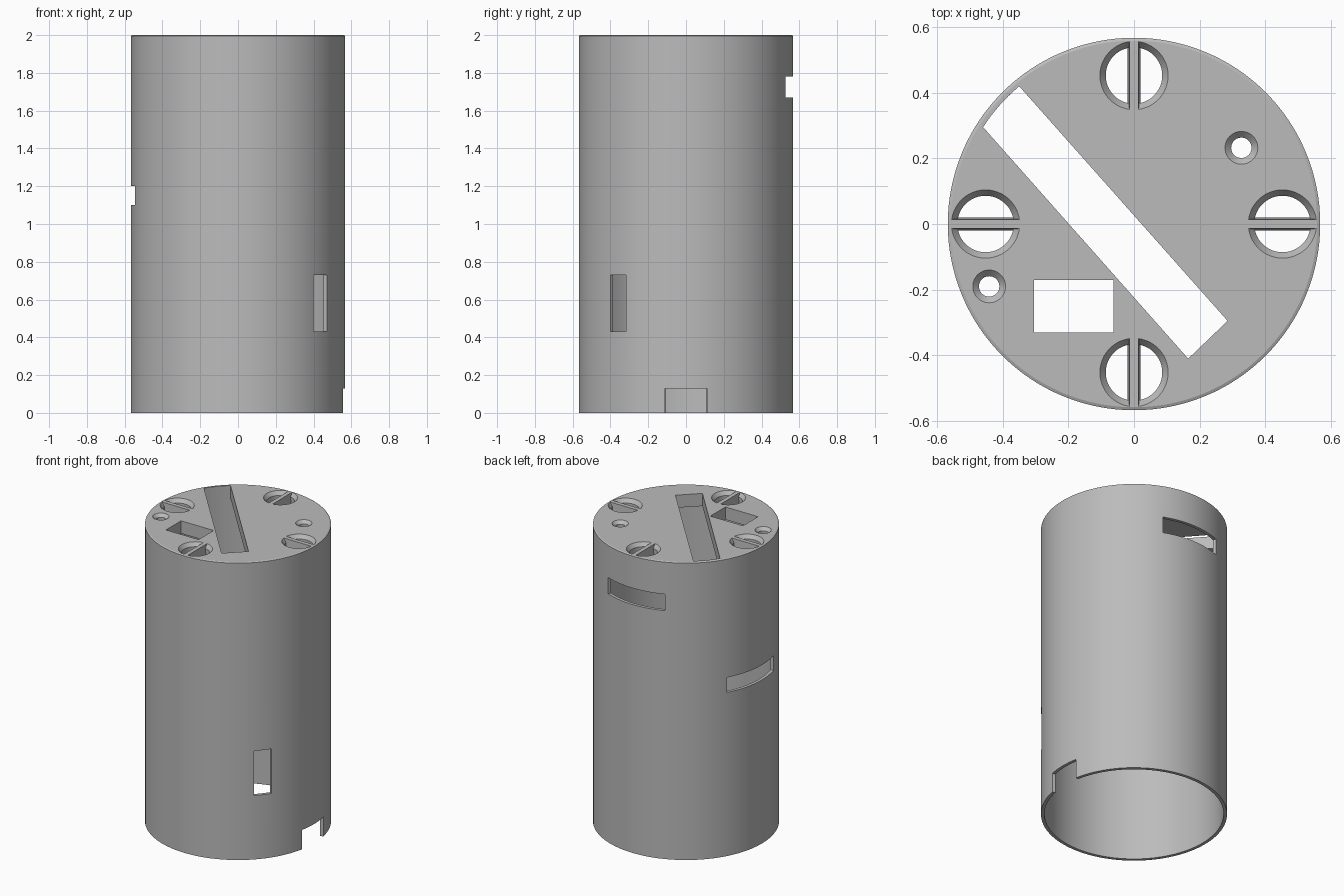
import bpy, bmesh, math
from mathutils import Matrix, Vector

if "Cube" in bpy.data.objects:
    bpy.data.objects.remove(bpy.data.objects["Cube"], do_unlink=True)

R, R_IN, H, CAP = 0.567, 0.546, 2.0, 0.085

grey = bpy.data.materials.new("plain grey")
grey.use_nodes = True
GREY = (0.5, 0.5, 0.5, 1)
grey.diffuse_color = GREY
grey.node_tree.nodes["Principled BSDF"].inputs["Base Color"].default_value = GREY


def to_object(bm, name):
    bmesh.ops.recalc_face_normals(bm, faces=bm.faces)
    mesh = bpy.data.meshes.new(name)
    bm.to_mesh(mesh)
    bm.free()
    ob = bpy.data.objects.new(name, mesh)
    bpy.context.collection.objects.link(ob)
    mesh.materials.append(grey)
    return ob


def revolve(profile, segs):
    """Closed solid from (radius, z) points; the ends lie on the axis."""
    bm = bmesh.new()
    rings = []
    for r, z in profile:
        if r == 0:
            rings.append([bm.verts.new((0, 0, z))] * segs)
        else:
            rings.append([bm.verts.new((r * math.cos(2 * math.pi * i / segs),
                                        r * math.sin(2 * math.pi * i / segs), z))
                          for i in range(segs)])
    for a, b in zip(rings, rings[1:]):
        for i in range(segs):
            j = (i + 1) % segs
            bm.faces.new(list(dict.fromkeys((a[i], a[j], b[j], b[i]))))
    return bm


def prism(points, z0, z1):
    bm = bmesh.new()
    base = bm.faces.new([bm.verts.new((x, y, z0)) for x, y in points])
    top = bmesh.ops.extrude_face_region(bm, geom=[base])["geom"]
    bmesh.ops.translate(bm, vec=(0, 0, z1 - z0),
                        verts=[v for v in top if isinstance(v, bmesh.types.BMVert)])
    return bm


def wall_opening(name, a0, a1, z0, z1):
    """Cutter through the tube wall between two angles in degrees."""
    pts = [(r * math.cos(math.radians(a)), r * math.sin(math.radians(a)))
           for r, a in ((0.45, a0), (0.65, a0), (0.65, (a0 + a1) / 2), (0.65, a1), (0.45, a1))]
    return to_object(prism(pts, z0, z1), name)


def sink_profile(r_top, r_low, depth):
    slope = (r_top - r_low) / depth
    return [(0, H - 0.15), (r_low, H - 0.15), (r_low, H - depth),
            (r_top + slope * 0.01, H + 0.01), (0, H + 0.01)]


# Body: open-bottomed tube closed by a thick lid with a fine rim chamfer
body = to_object(revolve([(0, H), (R - 0.009, H), (R, H - 0.004), (R, 0),
                          (R_IN, 0), (R_IN, H - CAP), (0, H - CAP)], 128), "tube_body")

# Openings in the wall
cutters = [wall_opening("back_slot", 68.2, 111.8, 1.67, 1.78),
           wall_opening("side_slot", 151, 195.6, 1.10, 1.20),
           wall_opening("front_window", -45, -34, 0.43, 0.73),
           wall_opening("base_notch", -11.4, 11.4, -0.05, 0.13)]

# Long diagonal lid slot whose far end follows the inner wall
arc = [(R_IN * math.cos(math.radians(a)), R_IN * math.sin(math.radians(a)))
       for a in (129.8, 134, 138.5, 143, 147.3)]
cutters.append(to_object(prism([(0.165, -0.41), (0.285, -0.295)] + arc, 1.85, 2.05), "diagonal_slot"))

# Rectangular lid opening
cutters.append(to_object(prism([(-0.305, -0.33), (-0.062, -0.33), (-0.062, -0.17),
                                (-0.305, -0.17)], 1.85, 2.05), "lid_rectangle"))

# Small countersunk holes
for x, y in ((0.327, 0.232), (-0.441, -0.19)):
    bm = revolve(sink_profile(0.05, 0.031, 0.02), 40)
    bmesh.ops.translate(bm, verts=bm.verts, vec=(x, y, 0))
    cutters.append(to_object(bm, "small_hole"))

# Four large countersunk holes, each split by a radial bar with sloped sides
for k in range(4):
    for side in (1, -1):
        bm = revolve(sink_profile(0.104, 0.086, 0.025), 48)
        bmesh.ops.bisect_plane(bm, geom=bm.verts[:] + bm.edges[:] + bm.faces[:],
                               plane_co=Vector((0, side * 0.014, H)),
                               plane_no=Vector((0, side, 0.07)), clear_inner=True)
        bmesh.ops.holes_fill(bm, edges=[e for e in bm.edges if e.is_boundary], sides=0)
        bmesh.ops.transform(bm, verts=bm.verts, matrix=Matrix.Rotation(k * math.pi / 2, 4, 'Z')
                            @ Matrix.Translation((0.452, 0, 0)))
        cutters.append(to_object(bm, "split_hole"))

# Cut every opening, then remove the cutters
for c in cutters:
    mod = body.modifiers.new(c.name, 'BOOLEAN')
    mod.operation, mod.solver, mod.object = 'DIFFERENCE', 'EXACT', c
bpy.context.view_layer.update()
cut_mesh = bpy.data.meshes.new_from_object(body.evaluated_get(bpy.context.evaluated_depsgraph_get()))
body.modifiers.clear()
body.data = cut_mesh
for c in cutters:
    bpy.data.objects.remove(c, do_unlink=True)

# Smooth the curved walls, keep the edges sharp
bpy.ops.object.select_all(action='DESELECT')
body.select_set(True)
bpy.context.view_layer.objects.active = body
bpy.ops.object.shade_smooth_by_angle(angle=math.radians(20))
